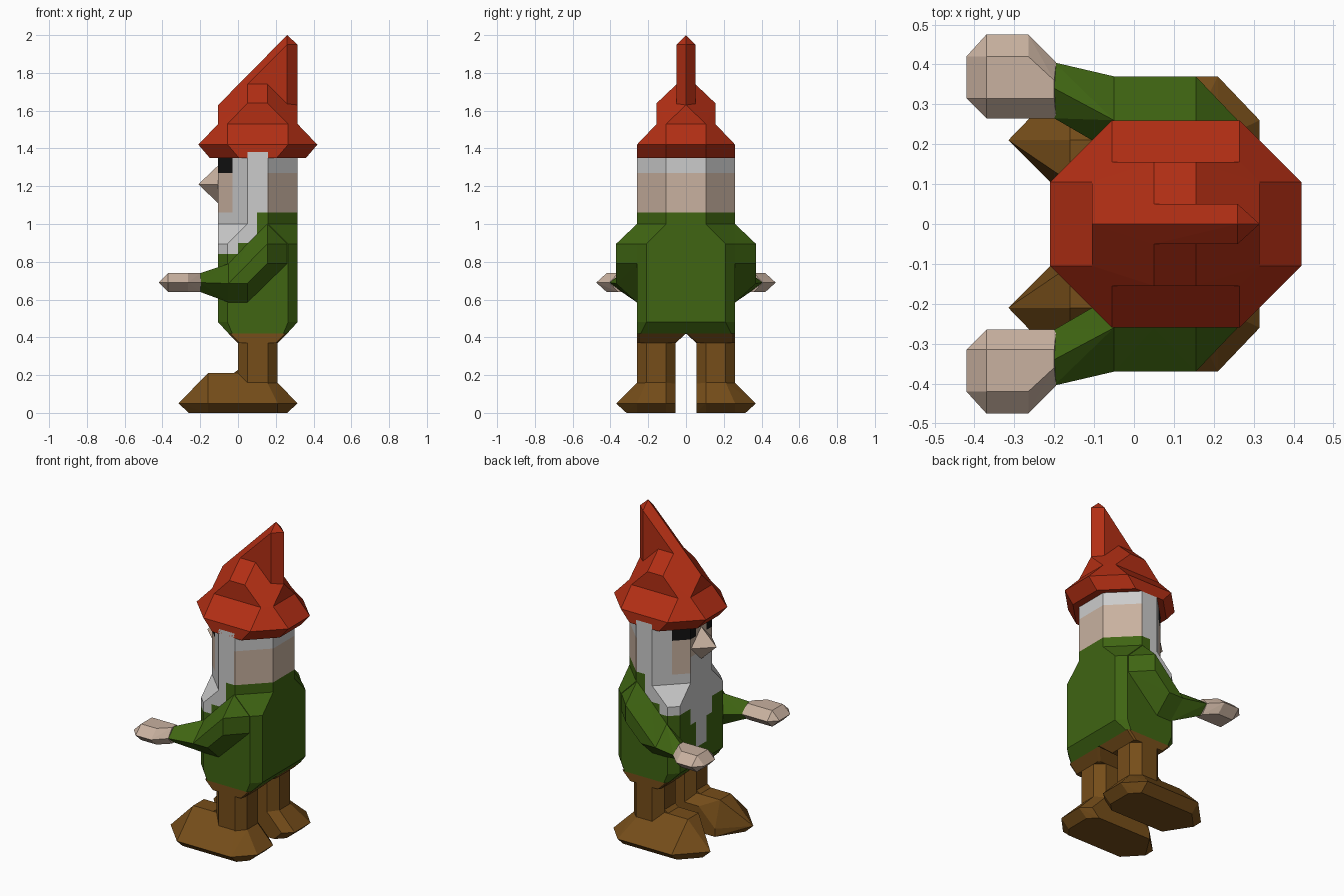
import bpy, bmesh
from mathutils import Vector


def material(name, rgb):
    m = bpy.data.materials.new(name)
    m.diffuse_color = (*rgb, 1)
    return m


MATS = {
    "red": material("red", (0.45, 0.028, 0.007)),
    "green": material("green", (0.05, 0.13, 0.006)),
    "brown": material("brown", (0.18, 0.075, 0.01)),
    "skin": material("skin", (0.58, 0.44, 0.35)),
    "grey": material("grey", (0.55, 0.55, 0.55)),
    "black": material("black", (0.006, 0.006, 0.006)),
}


def octagon(x0, x1, y0, y1, c, z):
    """Rectangle with corners cut by c, at height z."""
    return [(x0 + c, y0, z), (x1 - c, y0, z), (x1, y0 + c, z), (x1, y1 - c, z),
            (x1 - c, y1, z), (x0 + c, y1, z), (x0, y1 - c, z), (x0, y0 + c, z)]


def both(points):
    """Points plus their mirror images across y = 0."""
    return list(points) + [(x, -y, z) for x, y, z in points if y != 0]


def facet(name, points, colour, cuts=()):
    """Faceted convex solid; colour is a name or a rule on face centres.
    cuts are (axis, position) planes that divide the colour areas."""
    bm = bmesh.new()
    for p in points:
        bm.verts.new(p)
    res = bmesh.ops.convex_hull(bm, input=bm.verts[:])
    inside = [g for g in res["geom_interior"] if isinstance(g, bmesh.types.BMVert)]
    bmesh.ops.delete(bm, geom=inside, context='VERTS')
    bmesh.ops.dissolve_limit(bm, angle_limit=0.01, verts=bm.verts[:], edges=bm.edges[:])
    for axis, pos in cuts:
        co, no = Vector((0, 0, 0)), Vector((0, 0, 0))
        co[axis], no[axis] = pos, 1
        bmesh.ops.bisect_plane(bm, geom=bm.verts[:] + bm.edges[:] + bm.faces[:],
                               plane_co=co, plane_no=no)
    bmesh.ops.recalc_face_normals(bm, faces=bm.faces[:])
    me = bpy.data.meshes.new(name)
    names = [colour] if isinstance(colour, str) else list(MATS)
    for n in names:
        me.materials.append(MATS[n])
    if not isinstance(colour, str):
        for f in bm.faces:
            f.material_index = names.index(colour(*f.calc_center_median()))
    bm.to_mesh(me)
    bm.free()
    ob = bpy.data.objects.new(name, me)
    bpy.context.collection.objects.link(ob)
    return ob


X, Y, Z = 0, 1, 2


# Torso, with the beard coloured onto its front
def torso_colour(x, y, z):
    y = abs(y)
    if z > 0.9 and x < 0.1:
        return "grey"
    if x < 0 and (z > 0.84 or (z > 0.74 and y < 0.105) or (z > 0.58 and y < 0.05)):
        return "grey"
    return "green"


facet("torso",
      octagon(-0.05, 0.26, -0.26, 0.26, 0.02, 0.42)
      + octagon(-0.105, 0.315, -0.26, 0.26, 0.05, 0.48)
      + octagon(-0.105, 0.315, -0.26, 0.26, 0.05, 0.895)
      + octagon(-0.105, 0.315, -0.26, 0.26, 0.155, 1.0),
      torso_colour,
      [(Z, 0.9), (Z, 0.84), (Z, 0.74), (Z, 0.58), (X, 0.1), (X, 0),
       (Y, -0.105), (Y, 0.105), (Y, -0.05), (Y, 0.05)])


# Head: collar, beard, face, eyes and hair bands
def head_colour(x, y, z):
    if z < 1.06:
        return "grey" if x < 0.1 else "green"
    if x < -0.03:
        if z > 1.27:
            return "black" if abs(y) > 0.05 else "skin"
        return "grey" if z < 1.16 and abs(y) < 0.105 else "skin"
    if x > 0.155 and z < 1.27:
        return "skin"
    return "grey"


facet("head",
      octagon(-0.105, 0.315, -0.26, 0.26, 0.155, 1.0)
      + octagon(-0.105, 0.315, -0.26, 0.26, 0.155, 1.38),
      head_colour,
      [(Z, 1.06), (Z, 1.16), (Z, 1.27), (X, -0.03), (X, 0.1), (X, 0.155),
       (Y, -0.05), (Y, 0.05)])

facet("nose", both([(-0.21, 0, 1.21), (-0.105, 0.1, 1.21),
                    (-0.105, 0, 1.11), (-0.105, 0, 1.31)]), "skin")

# Hat: brim, crown and bent-back peak
tier = octagon(-0.105, 0.315, -0.155, 0.155, 0.05, 1.53)
facet("hat_brim",
      octagon(-0.15, 0.36, -0.26, 0.26, 0.155, 1.35)
      + octagon(-0.21, 0.42, -0.26, 0.26, 0.155, 1.42) + tier, "red")
facet("hat_crown", tier + both([
    (0.05, 0.155, 1.64), (0.155, 0.155, 1.64), (0.05, 0.05, 1.74), (0.155, 0.05, 1.74),
    (-0.105, 0, 1.63), (0.315, 0, 1.63)]), "red")
facet("hat_peak", both([
    (-0.105, 0, 1.63), (0.05, 0.05, 1.74), (0.05, 0.05, 1.6), (0.26, 0.05, 1.6),
    (0.26, 0.05, 1.95), (0.26, 0, 2.0), (0.315, 0, 1.95), (0.315, 0, 1.6)]), "red")

# Limbs, once per side
for s, side in ((1, "left"), (-1, "right")):
    def limb(name, points, colour):
        facet(f"{side}_{name}", [(x, s * y, z) for x, y, z in points], colour)

    # Sleeve: shoulder to elbow, then elbow to cuff
    limb("upper_sleeve", [
        (0.155, 0.37, 0.895), (0.155, 0.37, 0.79), (0.05, 0.37, 0.685),
        (-0.05, 0.37, 0.685), (0.155, 0.26, 1.0), (0.26, 0.26, 0.895),
        (0.26, 0.26, 0.79), (0.05, 0.26, 0.585), (-0.05, 0.26, 0.585),
        (-0.05, 0.26, 0.79), (0.05, 0.26, 0.895), (0.155, 0.2, 0.79),
        (-0.05, 0.2, 0.685)], "green")
    limb("lower_sleeve", [
        (-0.05, 0.37, 0.685), (-0.05, 0.26, 0.585), (-0.05, 0.26, 0.79),
        (-0.05, 0.18, 0.685), (-0.105, 0.21, 0.685), (-0.16, 0.37, 0.69),
        (-0.16, 0.315, 0.74), (-0.16, 0.315, 0.64), (-0.16, 0.265, 0.69),
        (-0.2, 0.405, 0.69), (-0.2, 0.34, 0.74), (-0.2, 0.34, 0.64),
        (-0.2, 0.265, 0.69)], "green")
    # Hand: flat mitten with bevelled rim
    limb("hand", [
        (-0.42, 0.315, 0.69), (-0.42, 0.42, 0.69), (-0.37, 0.475, 0.69),
        (-0.265, 0.475, 0.69), (-0.195, 0.405, 0.69), (-0.195, 0.265, 0.69),
        (-0.37, 0.265, 0.69)]
        + [(x, y, z) for z in (0.64, 0.74) for x, y in
           ((-0.37, 0.315), (-0.37, 0.42), (-0.265, 0.42), (-0.2, 0.36), (-0.2, 0.315))],
        "skin")
    # Leg and its flare into the trunk
    limb("leg", octagon(0, 0.21, 0.055, 0.26, 0.05, 0.14)
         + octagon(0, 0.21, 0.055, 0.26, 0.05, 0.38), "brown")
    limb("hip", octagon(0, 0.21, 0.055, 0.26, 0.01, 0.37)
         + octagon(-0.05, 0.26, 0, 0.26, 0.01, 0.42), "brown")
    # Boot: pointed toe, bevelled sole
    limb("boot", [
        (-0.315, 0.21, 0.05), (-0.16, 0.37, 0.05), (0.21, 0.37, 0.05),
        (0.315, 0.26, 0.05), (0.315, 0.105, 0.05), (0.26, 0.055, 0.05),
        (-0.16, 0.055, 0.05),
        (-0.26, 0.21, 0), (-0.16, 0.315, 0), (0.21, 0.315, 0), (0.26, 0.26, 0),
        (0.26, 0.105, 0), (0.21, 0.055, 0), (-0.16, 0.055, 0),
        (-0.16, 0.105, 0.21), (-0.16, 0.21, 0.21), (0.0, 0.105, 0.21), (0.0, 0.21, 0.21),
        (-0.05, 0.26, 0.16), (0.155, 0.26, 0.16), (0.21, 0.21, 0.16),
        (0.21, 0.105, 0.16), (0.155, 0.055, 0.16), (-0.05, 0.055, 0.16)], "brown")
    # Instep between boot and leg
    limb("instep", [
        (-0.05, 0.105, 0.19), (-0.05, 0.21, 0.19), (0.0, 0.105, 0.21), (0.0, 0.21, 0.21),
        (0.05, 0.105, 0.265), (0.05, 0.21, 0.265), (0.05, 0.105, 0.17),
        (0.05, 0.21, 0.17)], "brown")
